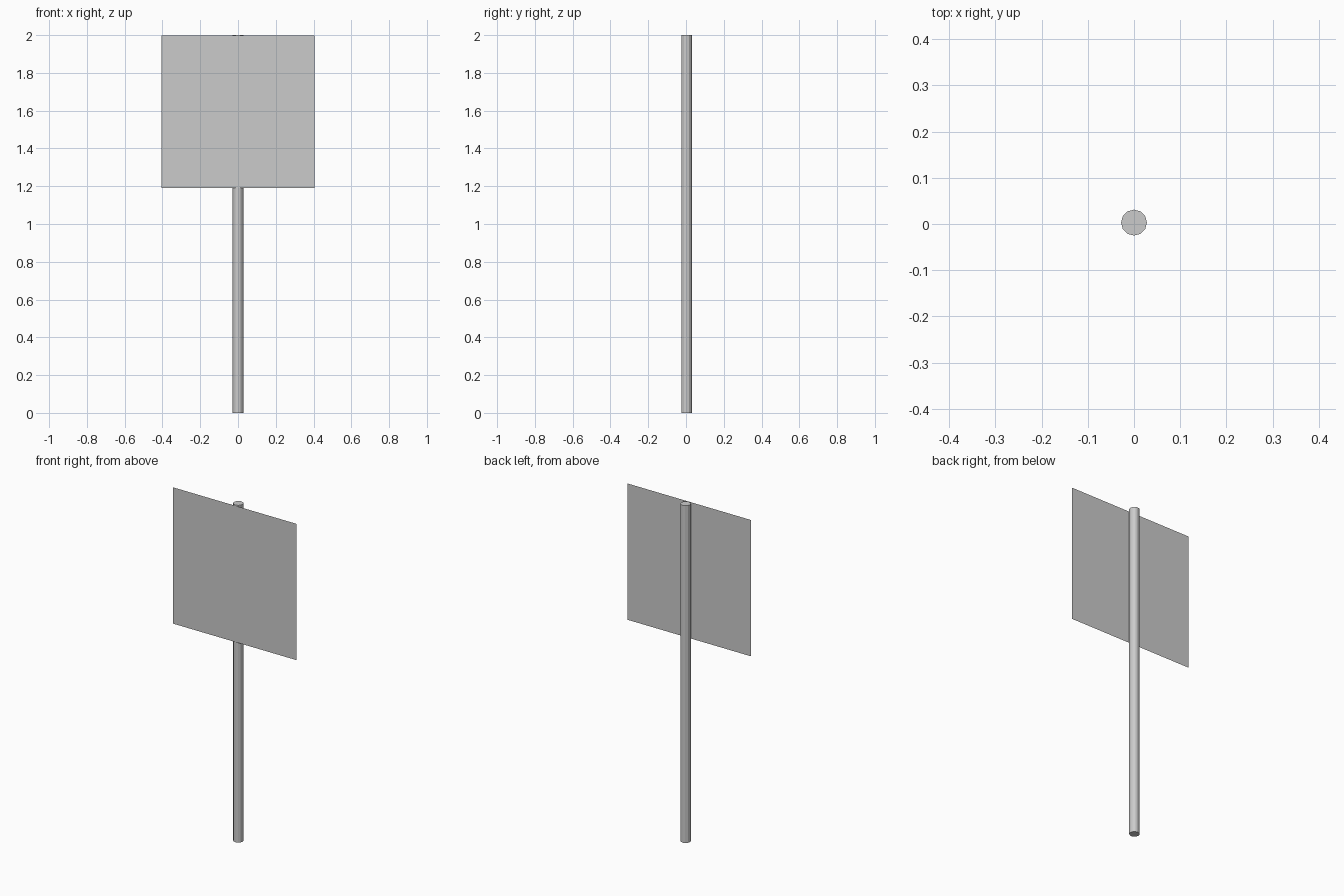
import bpy

cube = bpy.data.objects.get("Cube")
if cube:
    bpy.data.objects.remove(cube, do_unlink=True)

# Single grey finish
grey = bpy.data.materials.new("plain_grey")
grey.use_nodes = True
colour = (0.6, 0.6, 0.6, 1)
grey.diffuse_color = colour
grey.node_tree.nodes["Principled BSDF"].inputs["Base Color"].default_value = colour

# Faceted round post
bpy.ops.mesh.primitive_cylinder_add(vertices=12, radius=0.028, depth=2, location=(0, 0.003, 1))
post = bpy.context.object
post.name = "post"
post.data.materials.append(grey)

# Thin flat panel fixed to the front of the post
bpy.ops.mesh.primitive_plane_add(size=1, location=(0, -0.03, 1.594), rotation=(1.5707963, 0, 0))
panel = bpy.context.object
panel.name = "sign_panel"
panel.scale = (0.81, 0.808, 1)
panel.data.materials.append(grey)
